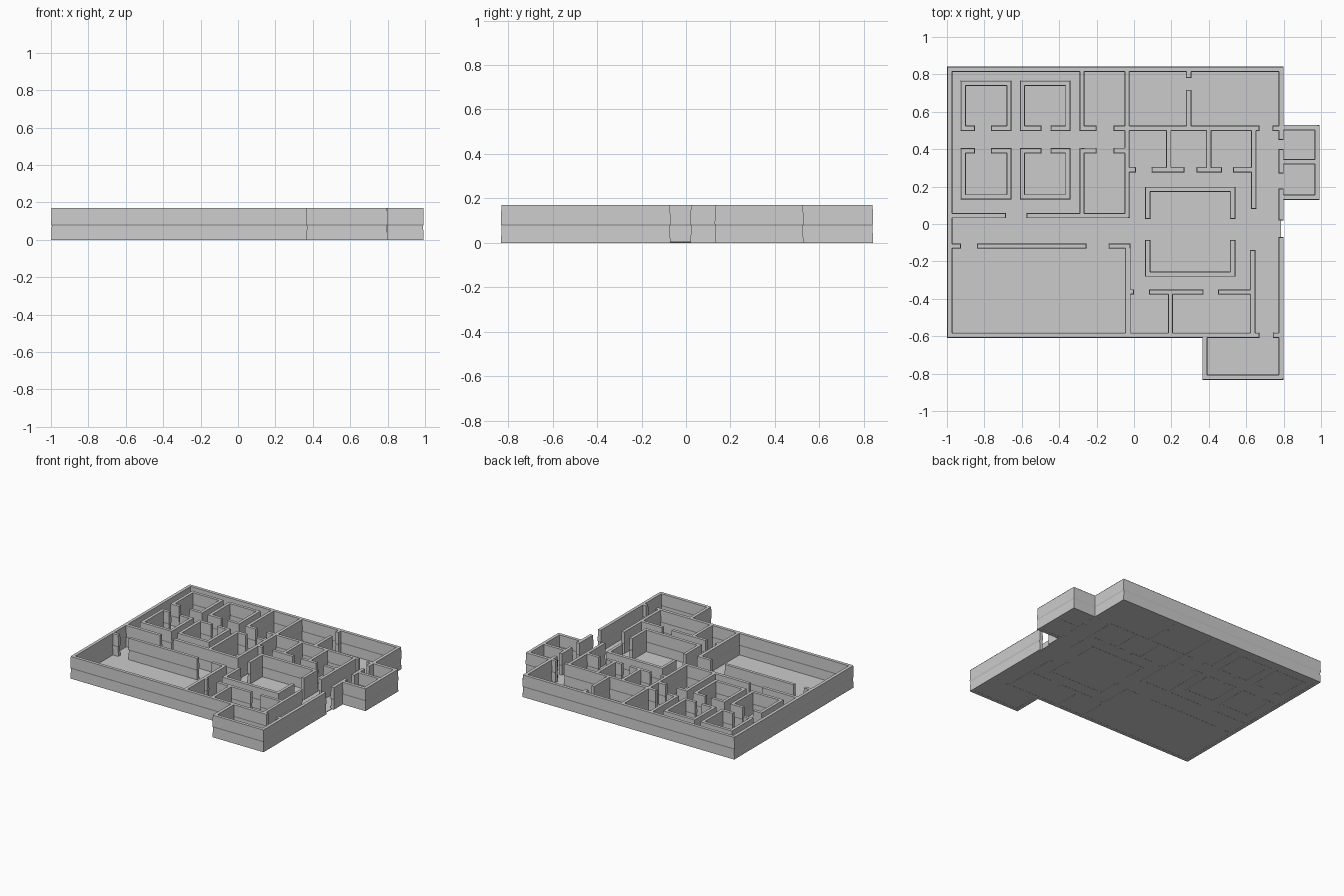
import bpy, bmesh
from mathutils import Vector

if "Cube" in bpy.data.objects:
    bpy.data.objects.remove(bpy.data.objects["Cube"])

T = 0.0135          # half wall thickness


def H(y, *spans):   # walls running along x
    return [(a, b, y - T, y + T) for a, b in spans]


def V(x, *spans):   # walls running along y
    return [(x - T, x + T, a, b) for a, b in spans]


def build(name, rects, rings):
    """Merge rectangles into one outline, then stack rings of (height, outward offset)."""
    rects = [tuple(round(c, 4) for c in r) for r in rects]
    xs = sorted({c for r in rects for c in r[:2]})
    ys = sorted({c for r in rects for c in r[2:]})
    cells = {(i, j) for i in range(len(xs) - 1) for j in range(len(ys) - 1)
             if any(r[0] <= xs[i] and xs[i + 1] <= r[1] and r[2] <= ys[j] and ys[j + 1] <= r[3]
                    for r in rects)}
    normals, edges = {}, []
    for i, j in cells:
        for a, b, d in (((i, j), (i + 1, j), (0, -1)), ((i + 1, j), (i + 1, j + 1), (1, 0)),
                        ((i + 1, j + 1), (i, j + 1), (0, 1)), ((i, j + 1), (i, j), (-1, 0))):
            if (i + d[0], j + d[1]) not in cells:
                edges.append((a, b))
                for p in (a, b):
                    normals.setdefault(p, set()).add(d)
    bm = bmesh.new()
    verts = {}

    def vert(p, k):
        if (p, k) not in verts:
            z, off = rings[k]
            n = normals.get(p, ())
            verts[p, k] = bm.verts.new((xs[p[0]] + off * sum(d[0] for d in n),
                                        ys[p[1]] + off * sum(d[1] for d in n), z))
        return verts[p, k]

    last = len(rings) - 1
    for a, b in edges:
        for k in range(last):
            bm.faces.new((vert(a, k), vert(b, k), vert(b, k + 1), vert(a, k + 1)))
    for i, j in cells:
        loop = [(i, j), (i + 1, j), (i + 1, j + 1), (i, j + 1)]
        bm.faces.new([vert(p, last) for p in loop])
        bm.faces.new([vert(p, 0) for p in reversed(loop)])
    bmesh.ops.dissolve_limit(bm, angle_limit=0.005, verts=bm.verts[:], edges=bm.edges[:])
    me = bpy.data.meshes.new(name)
    bm.to_mesh(me)
    bm.free()
    ob = bpy.data.objects.new(name, me)
    bpy.context.collection.objects.link(ob)


# Slightly uneven wall profile with a small ledge at mid height
WALL = [(0, 0), (0.075, -0.003), (0.085, 0.0005), (0.17, -0.002)]

# Floor slab under the main block and both annexes
build("floor", [(-0.985, 0.785, -0.595, 0.825), (0.38, 0.785, -0.82, -0.59),
                (0.78, 0.98, 0.145, 0.515)], [(0.001, 0), (0.006, 0)])

# Outer shell with the side entrance and both annexes
build("outer_walls",
      V(-0.985, (-0.608, 0.84)) + H(0.827, (-0.998, 0.80)) + H(-0.595, (-0.998, 0.67), (0.745, 0.79))
      + V(0.786, (-0.832, -0.07), (0.02, 0.19), (0.27, 0.40), (0.45, 0.84))
      + V(0.379, (-0.832, -0.59)) + H(-0.819, (0.366, 0.799))
      + H(0.515, (0.78, 0.992)) + H(0.143, (0.78, 0.992)) + H(0.333, (0.78, 0.98))
      + V(0.979, (0.13, 0.528)), WALL)


# Four free-standing cells, doors facing the shared passage
def cell(name, x0, x1, yback, ydoor, d0, d1):
    lo, hi = min(yback, ydoor), max(yback, ydoor)
    build(name, V(x0 + T, (lo - T, hi + T)) + V(x1 - T, (lo - T, hi + T))
          + H(yback, (x0, x1)) + H(ydoor, (x0, d0), (d1, x1)), WALL)


for row, yback, ydoor in (("north", 0.752, 0.512), ("south", 0.145, 0.392)):
    cell(row + "_cell_left", -0.926, -0.655, yback, ydoor, -0.85, -0.765)
    cell(row + "_cell_right", -0.610, -0.340, yback, ydoor, -0.495, -0.445)

# Two narrow rooms and the long corridor on the left half
build("west_partitions",
      V(-0.278, (0.499, 0.82), (0.04, 0.405)) + V(-0.037, (0.032, 0.82))
      + H(0.512, (-0.28, -0.20), (-0.11, -0.03)) + H(0.392, (-0.28, -0.20), (-0.11, -0.03))
      + H(0.045, (-0.98, -0.685), (-0.575, -0.03))
      + H(-0.118, (-0.98, -0.925), (-0.84, -0.255), (-0.135, -0.02))
      + V(-0.033, (-0.59, -0.11)) + H(-0.363, (-0.03, 0.0)), WALL)

# Upper right rooms
build("north_east_partitions",
      H(0.512, (-0.03, 0.67), (0.74, 0.78)) + V(0.293, (0.51, 0.715), (0.78, 0.82))
      + V(0.185, (0.28, 0.51)) + V(0.40, (0.28, 0.51)) + V(0.64, (0.08, 0.51))
      + H(0.29, (-0.03, 0.01), (0.095, 0.27), (0.335, 0.47), (0.53, 0.64)), WALL)

# Lower right rooms
build("south_east_partitions",
      H(-0.364, (0.08, 0.37), (0.45, 0.64)) + V(0.195, (-0.59, -0.37))
      + V(0.635, (-0.59, -0.14)), WALL)

# Central court, open on its left and right sides
build("court_walls",
      H(0.185, (0.06, 0.542)) + H(-0.268, (0.06, 0.542))
      + V(0.0735, (-0.281, -0.085), (0.027, 0.198))
      + V(0.5285, (-0.281, -0.085), (0.027, 0.198)), WALL)
